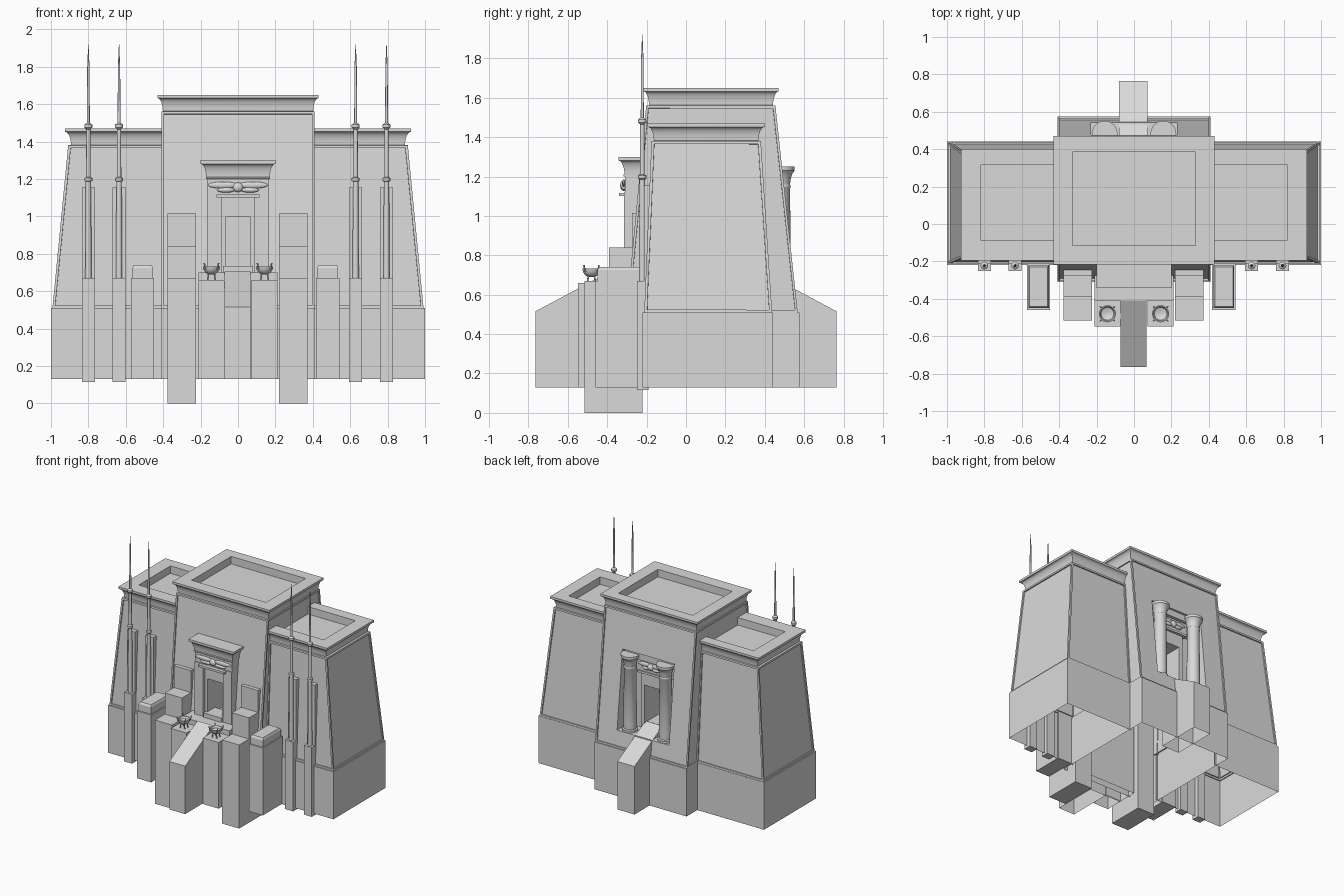
import bpy, bmesh, math
from mathutils import Vector

cube = bpy.data.objects.get("Cube")
if cube:
    bpy.data.objects.remove(cube)

stone = bpy.data.materials.new("pale_stone")
stone.use_nodes = True
COLOR = (0.7, 0.7, 0.7, 1)
stone.diffuse_color = COLOR
stone.node_tree.nodes["Principled BSDF"].inputs["Base Color"].default_value = COLOR


def finish(name, bm, smooth=False):
    mesh = bpy.data.meshes.new(name)
    bm.to_mesh(mesh)
    bm.free()
    mesh.materials.append(stone)
    obj = bpy.data.objects.new(name, mesh)
    bpy.context.collection.objects.link(obj)
    if smooth:
        bpy.ops.object.select_all(action='DESELECT')
        obj.select_set(True)
        bpy.context.view_layer.objects.active = obj
        bpy.ops.object.shade_smooth_by_angle(angle=math.radians(35))
    return obj


def skin(bm, loops):
    """Bridge closed loops of points and cap both ends."""
    rows = [[bm.verts.new(p) for p in loop] for loop in loops]
    n = len(rows[0])
    for a, b in zip(rows, rows[1:]):
        for i in range(n):
            j = (i + 1) % n
            bm.faces.new((a[i], a[j], b[j], b[i]))
    bm.faces.new(rows[0])
    bm.faces.new(rows[-1])
    bmesh.ops.recalc_face_normals(bm, faces=bm.faces)


def drop_faces(bm, test):
    bmesh.ops.delete(bm, geom=[f for f in bm.faces if test(f)], context='FACES')


def is_bottom(f):
    return all(abs(v.co.z - 0.13) < 0.001 for v in f.verts)


def loft(name, rects, smooth=False, frame=0, hollow=False, inner=None):
    """Stack of rectangles (x0, x1, y0, y1, z); frame sinks a panel into each wall."""
    bm = bmesh.new()
    skin(bm, [[(a, c, z), (b, c, z), (b, d, z), (a, d, z)] for a, b, c, d, z in rects])
    if hollow:
        drop_faces(bm, is_bottom)
    if inner is not None:
        drop_faces(bm, lambda f: all(abs(v.co.x - inner) < 0.001 for v in f.verts))
    if frame:
        walls = [f for f in bm.faces if abs(f.normal.z) < 0.3 and f.calc_area() > 0.3
                 and f.calc_center_median().z > 0.6]
        bmesh.ops.inset_individual(bm, faces=walls, thickness=frame, depth=0)
        bmesh.ops.inset_individual(bm, faces=walls, thickness=0.001, depth=-0.009)
    return finish(name, bm, smooth)


def box(name, x0, x1, y0, y1, z0, z1, hollow=False):
    return loft(name, [(x0, x1, y0, y1, z0), (x0, x1, y0, y1, z1)], hollow=hollow)


def lathe(name, x, y, profile, sides=24):
    bm = bmesh.new()
    turn = [2 * math.pi * i / sides for i in range(sides)]
    skin(bm, [[(x + r * math.cos(t), y + r * math.sin(t), z) for t in turn] for r, z in profile])
    return finish(name, bm, True)


def rods(name, lines, radius):
    bm = bmesh.new()
    for p, q in lines:
        p, q = Vector(p), Vector(q)
        d = q - p
        mat = d.to_track_quat('Z', 'Y').to_matrix().to_4x4()
        mat.translation = (p + q) / 2
        bmesh.ops.create_cone(bm, cap_ends=True, segments=10, radius1=radius,
                              radius2=radius, depth=d.length, matrix=mat)
    return finish(name, bm, True)


def ramp(name, s, half):
    bm = bmesh.new()
    side = [(0.765, 0.13), (0.765, 0.515), (0.41, 0.705), (0.41, 0.13)]
    skin(bm, [[(x - 0.003, s * y, z) for y, z in side] for x in (-half, half)])
    drop_faces(bm, is_bottom)
    finish(name, bm)


def cavetto(x0, x1, y0, y1, z0, z1, out, left=1, right=1, back=1):
    """Rings of a hollow flared cornice with a flat fillet on top."""
    rings, lip = [], (z1 - z0) * 0.2
    for i in range(7):
        a = math.pi / 2 * i / 6
        o = out * (1 - math.cos(a))
        rings.append((x0 - o * left, x1 + o * right, y0 - o, y1 + o * back,
                      z0 + (z1 - lip - z0) * math.sin(a)))
    return rings + [rings[-1][:4] + (z1,)]


def cut(target, *size):
    cutter = box("cutter", *size)
    mod = target.modifiers.new("cut", 'BOOLEAN')
    mod.object, mod.solver = cutter, 'EXACT'
    bpy.context.view_layer.objects.active = target
    bpy.ops.object.modifier_apply(modifier=mod.name)
    bpy.data.objects.remove(cutter)


# Central tower: plinth, battered framed walls, cornice and sunken roof
W = 0.408
tower = loft("central_tower", [(-W, W, -0.31, 0.575, 0.13), (-W, W, -0.31, 0.575, 0.51),
                               (-W, W, -0.302, 0.567, 0.51), (-W, W, -0.202, 0.454, 1.56)]
             + cavetto(-W + 0.006, W - 0.006, -0.188, 0.442, 1.562, 1.65, 0.028)
             + [(-0.33, 0.33, -0.115, 0.385, 1.65), (-0.33, 0.33, -0.115, 0.385, 1.59)],
             True, frame=0.018)
cut(tower, -0.23, 0.23, 0.4, 0.8, 0.64, 1.265)
for y0, y1 in ((-0.5, -0.08), (0.25, 0.5)):
    cut(tower, -0.065, 0.065, y0, y1, 0.7, 1.0)
shell = bmesh.new()
shell.from_mesh(tower.data)
drop_faces(shell, is_bottom)
shell.to_mesh(tower.data)
shell.free()


def flip(rect, s):
    a, b, c, d, z = rect
    return rect if s > 0 else (-b, -a, c, d, z)


# Side wings with plinth, battered framed walls, cornice and sunken roof
for s, side in ((1, "left"), (-1, "right")):
    N = 0.395
    rings = [(N, 1.0, -0.22, 0.44, 0.13), (N, 1.0, -0.22, 0.44, 0.51),
             (N, 0.992, -0.212, 0.437, 0.51), (N, 0.908, -0.175, 0.38, 1.38)]
    rings += cavetto(N, 0.893, -0.163, 0.368, 1.382, 1.47, 0.032, left=0)
    rings += [(N, 0.82, -0.085, 0.315, 1.47), (N, 0.82, -0.085, 0.315, 1.41)]
    loft(side + "_wing", [flip(r, s) for r in rings], True, frame=0.02, hollow=True, inner=s * N)

# Flagpoles standing on buttresses against tall plates
for x in (-0.8, -0.636, 0.629, 0.794):
    box("flagpole_buttress", x - 0.035, x + 0.035, -0.25, -0.19, 0.115, 0.67)
    box("flagpole_plate", x - 0.035, x + 0.035, -0.212, -0.16, 0.6, 1.155)
    lathe("flagpole", x, -0.222, [(0.017, 0.67), (0.014, 1.185), (0.021, 1.19), (0.021, 1.205),
                                  (0.012, 1.21), (0.011, 1.465), (0.021, 1.475), (0.021, 1.49),
                                  (0.008, 1.5), (0.006, 1.8), (0.004, 1.85), (0.001, 1.92)], 12)

# Stepped piers and pedestals beside the entrance
for x in (-0.3, 0.295):
    a, b = x - 0.076, x + 0.076
    box("pier_front_step", a, b, -0.515, -0.39, 0, 0.67)
    box("pier_middle_step", a, b, -0.39, -0.275, 0, 0.84)
    box("pier_back_step", a, b, -0.275, -0.22, 0, 1.015)
for x in (-0.51, 0.48):
    box("pedestal", x - 0.062, x + 0.062, -0.46, -0.21, 0.13, 0.67)
    loft("pedestal_cap", [(x - 0.055, x + 0.055, -0.45, -0.22, 0.67),
                          (x - 0.055, x + 0.055, -0.45, -0.22, 0.725),
                          (x - 0.048, x + 0.048, -0.44, -0.23, 0.74)])

# Entrance platform, ramps and brazier stands
box("entrance_platform", -0.21, 0.21, -0.41, -0.25, 0.13, 0.7, True)
ramp("front_ramp", -1, 0.07)
ramp("rear_ramp", 1, 0.076)
for x in (-0.142, 0.142):
    box("brazier_stand", x - 0.07, x + 0.07, -0.548, -0.4, 0.13, 0.66, True)
    lathe("brazier_bowl", x, -0.48, [(0.012, 0.69), (0.03, 0.697), (0.043, 0.715), (0.046, 0.732),
                                     (0.04, 0.732), (0.034, 0.715), (0.01, 0.706)])
    legs = []
    for i in range(4):
        c, d = math.cos(i * math.pi / 2 + 0.78), math.sin(i * math.pi / 2 + 0.78)
        legs += [((x + 0.028 * c, -0.48 + 0.028 * d, 0.66), (x + 0.022 * c, -0.48 + 0.022 * d, 0.7)),
                 ((x + 0.045 * c, -0.48 + 0.045 * d, 0.715), (x + 0.054 * c, -0.48 + 0.054 * d, 0.75))]
    rods("brazier_legs", legs, 0.004)


def winged_disc(name, y, z, span):
    bm = bmesh.new()
    for x, rx, ry, rz, dz in ((0, 0.028, 0.02, 0.026, 0), (span * 0.5, span * 0.5, 0.011, 0.018, 0.012),
                              (-span * 0.5, span * 0.5, 0.011, 0.018, 0.012),
                              (span * 0.4, span * 0.3, 0.014, 0.014, -0.014),
                              (-span * 0.4, span * 0.3, 0.014, 0.014, -0.014)):
        made = bmesh.ops.create_uvsphere(bm, u_segments=20, v_segments=12, radius=1)["verts"]
        bmesh.ops.scale(bm, vec=(rx, ry, rz), verts=made)
        bmesh.ops.translate(bm, vec=(x, y, z + dz), verts=made)
    finish(name, bm, True)


# Front portal
for s in (-1, 1):
    a, b = sorted((s * 0.088, s * 0.165))
    box("portal_jamb", a, b, -0.315, -0.2, 0.7, 1.12)
    a, b = sorted((s * 0.065, s * 0.088))
    box("door_frame", a, b, -0.295, -0.2, 0.7, 1.1)
box("door_lintel", -0.065, 0.065, -0.295, -0.2, 1.0, 1.1)
box("portal_lintel", -0.165, 0.165, -0.31, -0.18, 1.115, 1.215)
box("lintel_ledge", -0.115, 0.115, -0.34, -0.2, 1.1, 1.117)
box("threshold", -0.08, 0.08, -0.325, -0.2, 0.7, 0.735)
loft("portal_cornice", cavetto(-0.17, 0.17, -0.312, -0.15, 1.205, 1.3, 0.03, back=0), True)
rods("portal_roll", [((-0.172, -0.312, 1.205), (0.172, -0.312, 1.205))], 0.006)
winged_disc("front_winged_disc", -0.315, 1.155, 0.16)

# Rear portal between two columns
for s in (-1, 1):
    a, b = sorted((s * 0.065, s * 0.1))
    box("rear_door_jamb", a, b, 0.38, 0.43, 0.64, 1.1)
    lathe("rear_column", s * 0.157, 0.483,
          [(0.058, 0.63), (0.058, 0.655), (0.048, 0.66), (0.05, 0.7), (0.045, 1.14), (0.048, 1.145),
           (0.048, 1.155), (0.045, 1.16), (0.049, 1.19), (0.057, 1.215), (0.069, 1.23), (0.069, 1.25)])
box("rear_door_lintel", -0.1, 0.1, 0.38, 0.43, 1.0, 1.1)
box("rear_lintel_ledge", -0.12, 0.12, 0.38, 0.45, 1.1, 1.117)
box("rear_beam", -0.2, 0.2, 0.38, 0.44, 1.117, 1.21)
box("rear_beam_cap", -0.22, 0.22, 0.38, 0.465, 1.21, 1.262)
winged_disc("rear_winged_disc", 0.445, 1.165, 0.11)
